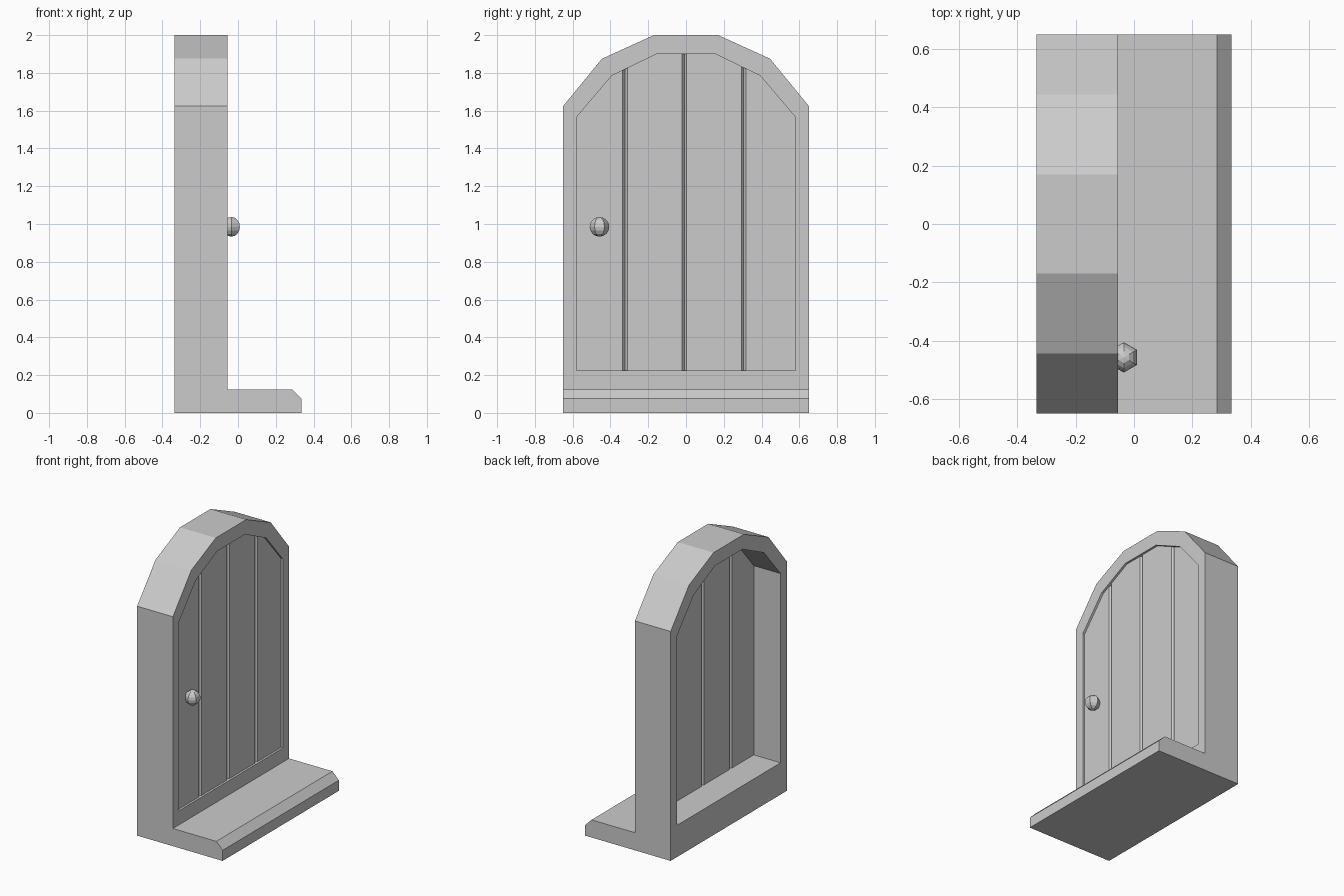
import bpy, bmesh
from mathutils import Vector

if "Cube" in bpy.data.objects:
    bpy.data.objects.remove(bpy.data.objects["Cube"])


def make_object(name, bm):
    bmesh.ops.recalc_face_normals(bm, faces=bm.faces)
    mesh = bpy.data.meshes.new(name)
    bm.to_mesh(mesh)
    bm.free()
    obj = bpy.data.objects.new(name, mesh)
    bpy.context.collection.objects.link(obj)
    return obj


def arch(bottom, half):
    """Closed arch outline in (y, z) from its right-hand half."""
    right = [(half[0][0], bottom)] + half
    return right + [(-y, z) for y, z in reversed(right)]


def prism(bm, pts, offset):
    """Cap a polygon and extrude it along offset."""
    face = bm.faces.new([bm.verts.new(p) for p in pts])
    new = bmesh.ops.extrude_face_region(bm, geom=[face])["geom"]
    bmesh.ops.translate(bm, vec=offset,
                        verts=[v for v in new if isinstance(v, bmesh.types.BMVert)])


BACK, FRONT = -0.335, -0.055
outer = arch(0.0, [(0.65, 1.625), (0.445, 1.875), (0.17, 2.0)])
inner = arch(0.225, [(0.58, 1.565), (0.393, 1.785), (0.155, 1.9)])

# Arched frame: four matching loops joined into a ring
bm = bmesh.new()
loops = [[bm.verts.new((x, y, z)) for y, z in outline]
         for outline, x in ((outer, BACK), (outer, FRONT), (inner, FRONT), (inner, BACK))]
n = len(outer)
for k in range(4):
    a, b = loops[k], loops[(k + 1) % 4]
    for i in range(n):
        j = (i + 1) % n
        bm.faces.new((a[i], a[j], b[j], b[i]))
make_object("door_frame", bm)

# Doorstep with chamfered front edge
bm = bmesh.new()
step = [(FRONT, 0), (0.335, 0), (0.335, 0.075), (0.285, 0.125), (FRONT, 0.125)]
prism(bm, [(x, -0.65, z) for x, z in step], Vector((0, 1.3, 0)))
make_object("doorstep", bm)

# Plank door with V grooves on both faces
D_BACK, D_FRONT, GROOVE = -0.125, -0.07, 0.012
grooves = (-0.323, -0.009, 0.305)
bm = bmesh.new()
prism(bm, [(D_BACK, y, z) for y, z in inner], Vector((D_FRONT - D_BACK, 0, 0)))
for c in grooves:
    for y in (c - GROOVE, c, c + GROOVE):
        bmesh.ops.bisect_plane(bm, geom=bm.verts[:] + bm.edges[:] + bm.faces[:],
                               plane_co=(0, y, 0), plane_no=(0, 1, 0))
mid = (D_BACK + D_FRONT) / 2
for v in bm.verts:
    if any(abs(v.co.y - c) < 0.001 for c in grooves):
        v.co.x += 0.015 if v.co.x < mid else -0.015
make_object("plank_door", bm)

# Six-sided round knob
bm = bmesh.new()
bmesh.ops.create_uvsphere(bm, u_segments=6, v_segments=8, radius=0.052)
bmesh.ops.translate(bm, verts=bm.verts, vec=(-0.035, -0.458, 0.985))
make_object("door_knob", bm)
